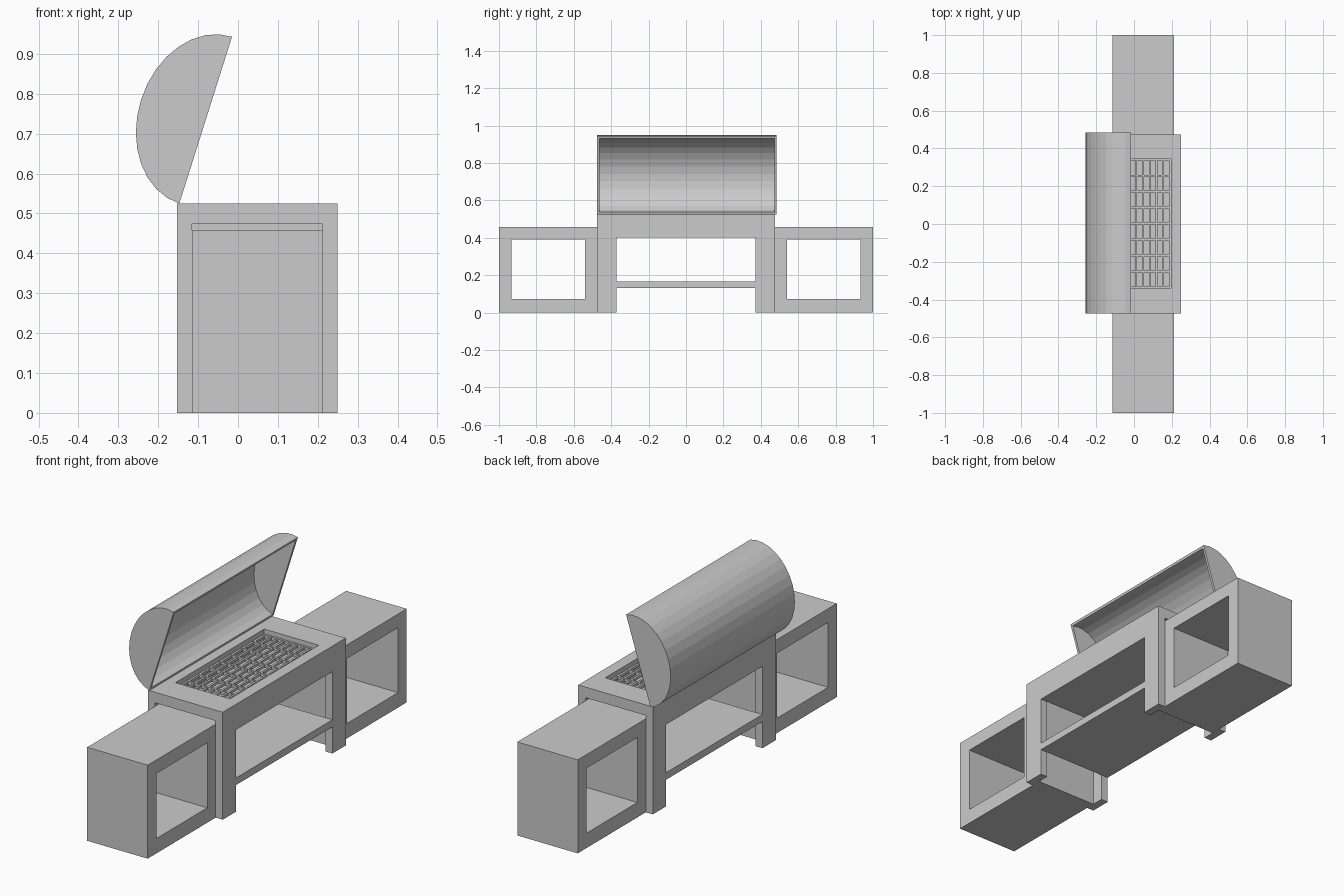
import bpy, bmesh, math
from mathutils import Vector

if "Cube" in bpy.data.objects:
    bpy.data.objects.remove(bpy.data.objects["Cube"])


def finish(name, bm):
    bmesh.ops.remove_doubles(bm, verts=bm.verts, dist=1e-5)
    bmesh.ops.recalc_face_normals(bm, faces=bm.faces)
    me = bpy.data.meshes.new(name)
    bm.to_mesh(me)
    bm.free()
    ob = bpy.data.objects.new(name, me)
    bpy.context.collection.objects.link(ob)
    return ob


def add_box(bm, x0, x1, y0, y1, z0, z1):
    v = bmesh.ops.create_cube(bm, size=1)["verts"]
    for p in v:
        p.co = ((x0 + x1) / 2 + p.co.x * (x1 - x0),
                (y0 + y1) / 2 + p.co.y * (y1 - y0),
                (z0 + z1) / 2 + p.co.z * (z1 - z0))


def box(name, *b):
    bm = bmesh.new()
    add_box(bm, *b)
    return finish(name, bm)


def rect(a0, a1, b0, b1):
    return [(a0, b0), (a1, b0), (a1, b1), (a0, b1)]


def ring(name, outer, inner, lo, hi, place, floor=None):
    """Block with a rectangular opening; floor closes it into a tray."""
    bm = bmesh.new()
    loop = lambda pts, h: [bm.verts.new(place(a, b, h)) for a, b in pts]
    ot, ob = loop(outer, hi), loop(outer, lo)
    it = loop(inner, hi)
    ib = loop(inner, lo if floor is None else floor)
    pairs = [(ot, ob), (ot, it), (it, ib)]
    if floor is None:
        pairs.append((ib, ob))
    else:
        bm.faces.new(ob)
        bm.faces.new(ib)
    for p, q in pairs:
        for i in range(4):
            j = (i + 1) % 4
            bm.faces.new((p[i], p[j], q[j], q[i]))
    return finish(name, bm)


X0, X1 = -0.153, 0.25        # body width
L0, L1 = -0.115, 0.212       # between the legs
YI, YO = 0.372, 0.475        # inner and outer face of end frames
TOP = 0.525

# Firebox tray with a recessed pit
ring("firebox", rect(X0, X1, -YI, YI), rect(-0.1, 0.195, -0.34, 0.345),
     0.40, TOP, lambda a, b, h: (a, b, h), floor=0.44)

# Grate of thin crossing bars
bm = bmesh.new()
cols, rows, w = 8, 8, 0.005
for i in range(cols + 1):
    x = -0.095 + 0.285 * i / cols
    add_box(bm, x - w, x + w, -0.34, 0.345, 0.488, 0.50)
for j in range(rows + 1):
    y = -0.335 + 0.675 * j / rows
    add_box(bm, -0.1, 0.195, y - w, y + w, 0.486, 0.502)
finish("grate", bm)

# Lower shelf
box("lower_shelf", X0, X1, -YI, YI, 0.13, 0.165)

# Arched end frames and open side cabinets
arch = [(X0, 0), (L0, 0), (L0, 0.473), (L1, 0.473),
        (L1, 0), (X1, 0), (X1, TOP), (X0, TOP)]
for side, s in (("front", -1), ("back", 1)):
    bm = bmesh.new()
    f = bm.faces.new([bm.verts.new((x, s * YI, z)) for x, z in arch])
    ext = bmesh.ops.extrude_face_region(bm, geom=[f], use_keep_orig=True)
    for g in ext["geom"]:
        if isinstance(g, bmesh.types.BMVert):
            g.co.y = s * YO
    finish(side + "_end_frame", bm)
    ring(side + "_cabinet", rect(0.43, 1.0, 0, 0.457),
         rect(0.54, 0.933, 0.073, 0.39), L0, L1,
         lambda a, b, h: (h, s * a, b))

# Open lid: hollow half-oval shell leaning back on its hinge edge
hinge, tip = Vector((-0.147, TOP)), Vector((-0.015, 0.943))
mid = (hinge + tip) / 2
u = (tip - hinge).normalized()
n = Vector((-u.y, u.x))
R, D, T, N = (tip - hinge).length / 2, 0.17, 0.012, 16
bm = bmesh.new()


def arc(r, d, y):
    pts = [mid - u * r * math.cos(math.pi * i / N) + n * d * math.sin(math.pi * i / N)
           for i in range(N + 1)]
    return [bm.verts.new((p.x, y, p.y)) for p in pts]


o0, o1 = arc(R, D, -0.475), arc(R, D, 0.484)
i0, i1 = arc(R - T, D - T, -0.475 + T), arc(R - T, D - T, 0.484 - T)
for cap in (o0, o1, i0, i1):
    bm.faces.new(cap)
for p, q in ((o0, o1), (i0, i1)):
    for k in range(N):
        bm.faces.new((p[k], p[k + 1], q[k + 1], q[k]))
oc = [o0[0], o1[0], o1[-1], o0[-1]]
ic = [i0[0], i1[0], i1[-1], i0[-1]]
for k in range(4):
    m = (k + 1) % 4
    bm.faces.new((oc[k], oc[m], ic[m], ic[k]))
finish("lid", bm)
